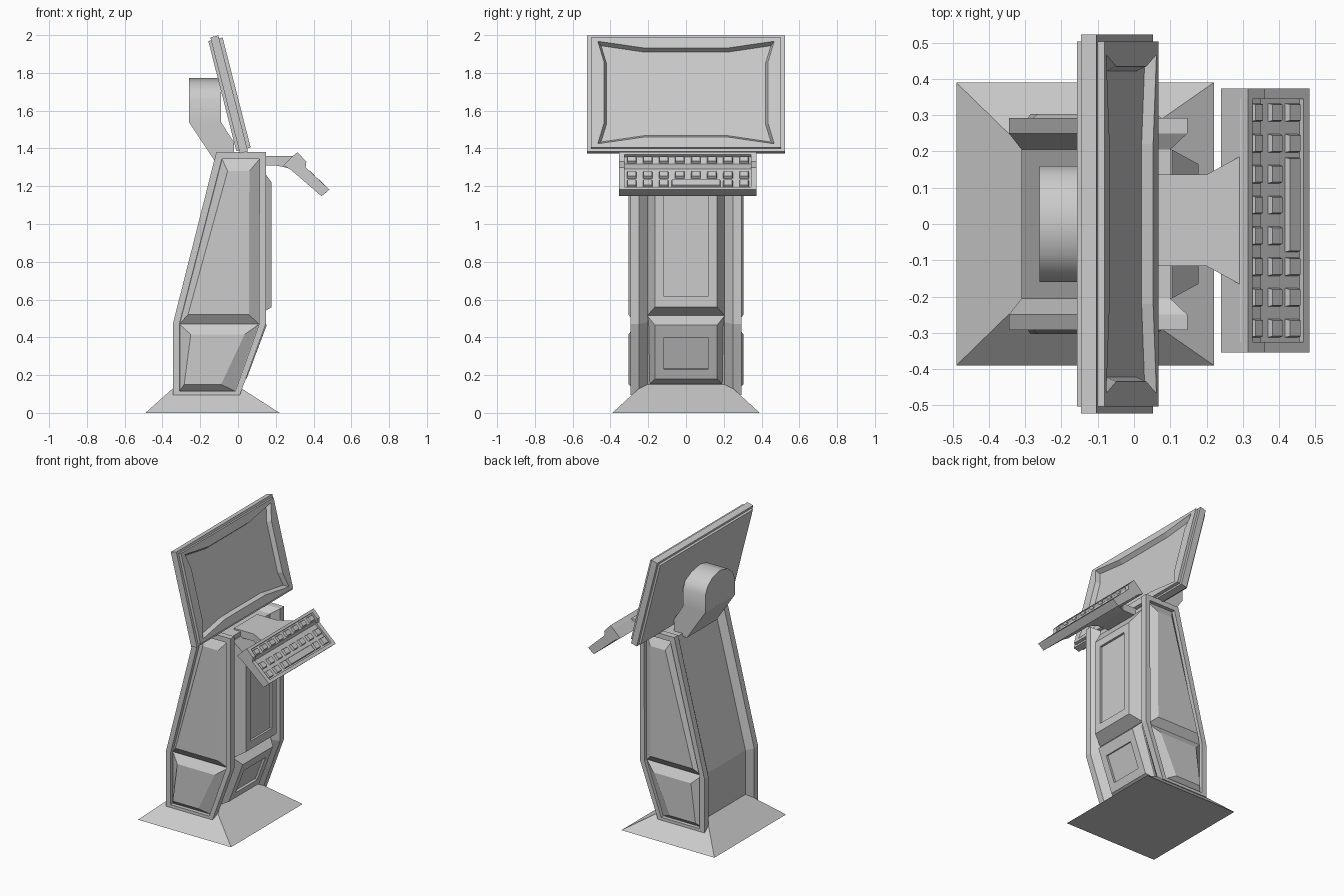
import bpy, bmesh
from mathutils import Vector

if "Cube" in bpy.data.objects:
    bpy.data.objects.remove(bpy.data.objects["Cube"])


def loft(name, rings, smooth=False):
    """Closed solid skinned through rings that share a point count."""
    bm = bmesh.new()
    vs = [[bm.verts.new(p) for p in r] for r in rings]
    n = len(vs[0])
    for a, b in zip(vs, vs[1:]):
        for i in range(n):
            j = (i + 1) % n
            bm.faces.new((a[i], a[j], b[j], b[i]))
    bm.faces.new(vs[0][::-1])
    bm.faces.new(vs[-1])
    bmesh.ops.recalc_face_normals(bm, faces=bm.faces)
    me = bpy.data.meshes.new(name)
    bm.to_mesh(me)
    bm.free()
    ob = bpy.data.objects.new(name, me)
    bpy.context.collection.objects.link(ob)
    if smooth:
        bpy.context.view_layer.objects.active = ob
        ob.select_set(True)
        bpy.ops.object.shade_smooth_by_angle(angle=0.9)
        ob.select_set(False)
    return ob


def xz(profile, y):
    return [(x, y, z) for x, z in profile]


def rect_xy(x0, x1, h, z):
    return [(x0, -h, z), (x1, -h, z), (x1, h, z), (x0, h, z)]


def strip(lo, hi, h):
    """Rectangle across y between two (x, z) points."""
    return [(lo[0], -h, lo[1]), (lo[0], h, lo[1]), (hi[0], h, hi[1]), (hi[0], -h, hi[1])]


# Base plinth
loft("base", [rect_xy(-0.49, 0.22, 0.39, 0), rect_xy(-0.30, -0.045, 0.205, 0.17)])

# Pedestal core
outer = [(-0.345, 0.095), (-0.345, 0.47), (-0.115, 1.38), (0.147, 1.38), (0.147, 0.47), (0.01, 0.095)]
core = [(-0.31, 0.10), (-0.31, 0.465), (-0.085, 1.35), (0.10, 1.35), (0.10, 0.48), (-0.03, 0.10)]
inset = [(-0.31, 0.115), (-0.31, 0.47), (-0.085, 1.345), (0.115, 1.345), (0.112, 0.47), (-0.015, 0.115)]
loft("pedestal_core", [xz(core, -0.206), xz(core, 0.206)])

# Side frames with raised upper and lower panels
upper = [inset[1], inset[2], inset[3], inset[4]]
upper_top = [(-0.265, 0.52), (-0.055, 1.28), (0.06, 1.28), (0.057, 0.52)]
lower = [inset[0], inset[1], inset[4], inset[5]]
lower_top = [(-0.285, 0.15), (-0.25, 0.415), (0.035, 0.415), (-0.09, 0.15)]
for side, s in (("left", 1), ("right", -1)):
    loft(f"side_frame_{side}", [xz(core, s * 0.205), xz(outer, s * 0.25), xz(outer, s * 0.293),
                                xz(inset, s * 0.293), xz(inset, s * 0.268)])
    loft(f"upper_side_panel_{side}", [xz(upper, s * 0.267), xz(upper_top, s * 0.304)])
    loft(f"lower_side_panel_{side}", [xz(lower, s * 0.267), xz(lower_top, s * 0.304)])

# Front panels with shallow recesses
loft("upper_front_panel", [strip((0.09, 0.515), (0.09, 1.32), 0.205), strip((0.105, 0.515), (0.105, 1.32), 0.205),
                           strip((0.178, 0.56), (0.178, 1.22), 0.165),
                           strip((0.178, 0.615), (0.178, 1.17), 0.117),
                           strip((0.163, 0.615), (0.163, 1.17), 0.117)])
loft("lower_front_panel", [strip((-0.04, 0.14), (0.10, 0.515), 0.205), strip((0.045, 0.18), (0.152, 0.465), 0.165),
                           strip((0.064, 0.23), (0.128, 0.40), 0.117),
                           strip((0.050, 0.235), (0.114, 0.405), 0.117)])

# Screen support arm: rounded head over a slanted stem
head = [(-0.16, 1.54), (-0.16, 1.66), (-0.135, 1.71), (-0.085, 1.75), (0, 1.772),
        (0.085, 1.75), (0.135, 1.71), (0.16, 1.66), (0.16, 1.54)]
loft("screen_arm_head", [[(x, y, z) for y, z in head] for x in (-0.26, -0.09)], True)
stem = [(-0.26, 1.54), (-0.09, 1.54), (-0.02, 1.43), (-0.02, 1.33), (-0.12, 1.33)]
loft("screen_arm_stem", [xz(stem, -0.16), xz(stem, 0.16)])

# Tilted screen, built in its own frame (y across, v up, w outward)
C, N, U = Vector((-0.047, 0, 1.686)), Vector((0.969, 0, 0.247)), Vector((-0.247, 0, 0.969))


def screen_ring(pts, w):
    return [C + N * w + U * v + Vector((0, y, 0)) for y, v in pts]


def box_pts(y, v, ym, vm):
    """Twelve points round a rectangle; ym, vm give the bowed-in edge middles."""
    q = [(y, vm[1]), (y, v), (ym[0], v)]
    return (q + [(-a, b) for a, b in q[::-1]] + [(-a, -b) for a, b in q] + [(a, -b) for a, b in q[::-1]])


def bowed(y, v, yb, vb):
    q = [(yb, 0.17), (y, v), (0.22, vb)]
    return (q + [(-a, b) for a, b in q[::-1]] + [(-a, -b) for a, b in q] + [(a, -b) for a, b in q[::-1]])


slab = box_pts(0.523, 0.317, (0.22, 0), (0, 0.17))
thin = box_pts(0.504, 0.301, (0.22, 0), (0, 0.17))
loft("screen_back", [screen_ring(thin, -0.037), screen_ring(thin, -0.02)])
loft("screen_body", [screen_ring(slab, -0.022), screen_ring(slab, 0.022), screen_ring(thin, 0.022),
                     screen_ring(thin, 0.041), screen_ring(bowed(0.467, 0.28, 0.435, 0.243), 0.041),
                     screen_ring(bowed(0.45, 0.263, 0.422, 0.228), 0.012)])

# Keyboard bracket
KY = 0.01


def bracket(x, h, z0, z1):
    return [(x, KY - h, z0), (x, KY + h, z0), (x, KY + h, z1), (x, KY - h, z1)]


loft("keyboard_bracket", [bracket(0.05, 0.126, 1.31, 1.36), bracket(0.20, 0.126, 1.31, 1.36),
                          bracket(0.295, 0.178, 1.29, 1.36)])

# Keyboard tray: recessed deck, raised end plates and lips
rim = [(0.24, 1.31), (0.293, 1.362), (0.315, 1.38), (0.362, 1.33), (0.358, 1.30),
       (0.484, 1.182), (0.442, 1.147), (0.28, 1.287)]
deck = [(0.24, 1.31), (0.293, 1.362), (0.305, 1.366), (0.35, 1.318), (0.347, 1.292),
        (0.473, 1.172), (0.442, 1.147), (0.28, 1.287)]
loft("keyboard_deck", [xz(deck, KY - 0.35), xz(deck, KY + 0.35)])
for side, s in (("left", 1), ("right", -1)):
    loft(f"keyboard_end_{side}", [xz(rim, KY + s * 0.335), xz(rim, KY + s * 0.364)])
top_lip = [(0.293, 1.36), (0.315, 1.38), (0.327, 1.367), (0.305, 1.345)]
front_lip = [(0.468, 1.197), (0.484, 1.182), (0.46, 1.162), (0.446, 1.177)]
for name, lip in (("keyboard_top_lip", top_lip), ("keyboard_front_lip", front_lip)):
    loft(name, [xz(lip, KY - 0.34), xz(lip, KY + 0.34)])


# Keys: tapered blocks in three rows, with a long bar in the lowest row
def key(name, a, b, y, h):
    a, b = Vector((a[0], 0, a[1])), Vector((b[0], 0, b[1]))
    d = (b - a).normalized()
    n = Vector((-d.z, 0, d.x))
    rings = []
    for lift, t in ((-0.008, 0), (0.016, 0.005)):
        p, q = a + d * t + n * lift, b - d * t + n * lift
        rings.append([p + Vector((0, y - h + t, 0)), p + Vector((0, y + h - t, 0)),
                      q + Vector((0, y + h - t, 0)), q + Vector((0, y - h + t, 0))])
    loft(name, rings)


rows = [((0.32, 1.350), (0.348, 1.320)), ((0.368, 1.272), (0.402, 1.240)), ((0.415, 1.227), (0.452, 1.192))]
for r, (a, b) in enumerate(rows):
    for c in range(8):
        y = KY + (c - 3.5) * 0.085
        if r == 2 and 3 <= c <= 5:
            continue
        key(f"key_{r}_{c}", a, b, y, 0.027)
key("long_key", rows[2][0], rows[2][1], 0.053, 0.132)
bpy.data.objects.remove(bpy.data.objects["key_2_6"]) if KY > 1 else None
